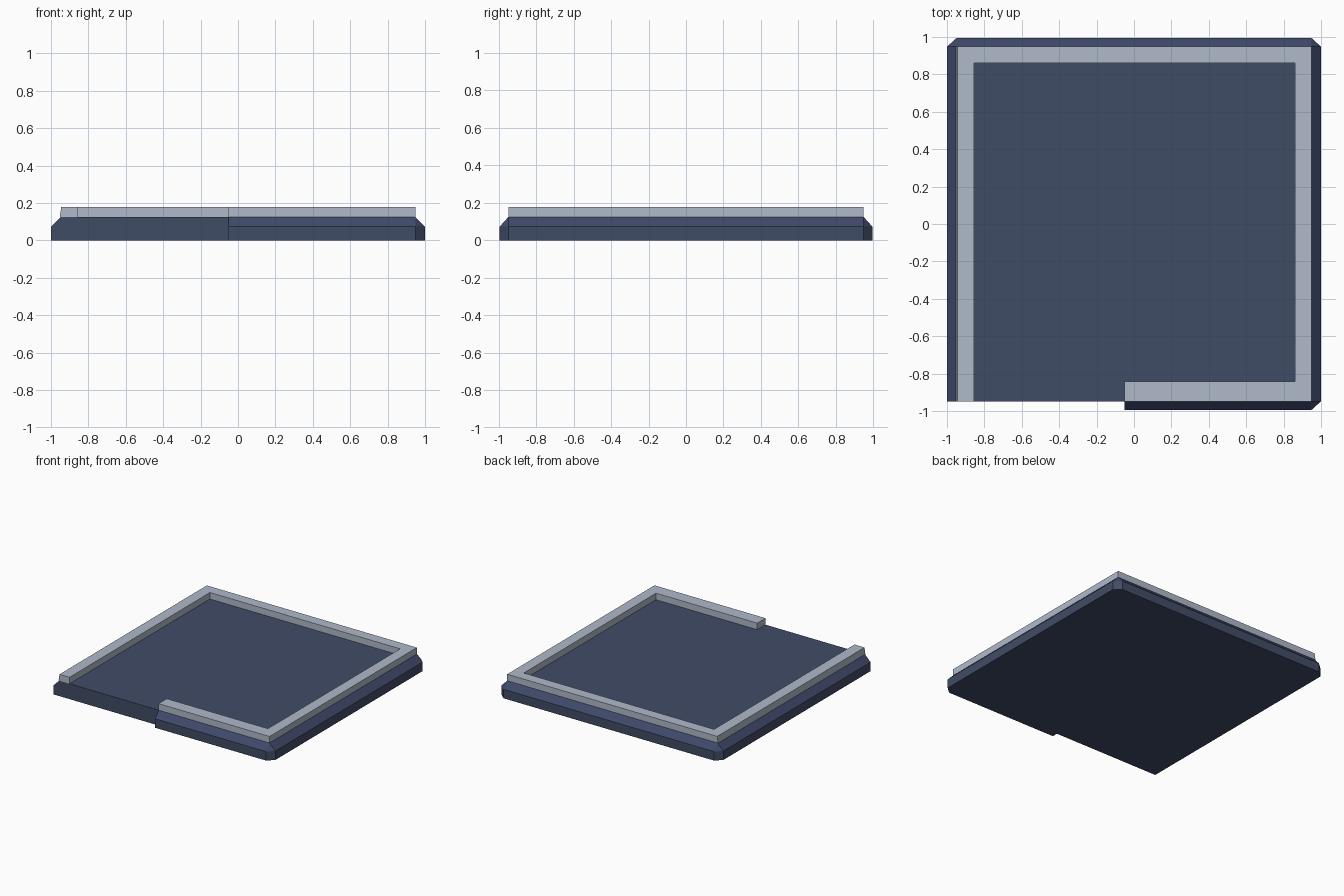
import bpy, bmesh

if "Cube" in bpy.data.objects:
    bpy.data.objects.remove(bpy.data.objects["Cube"])


def material(name, rgb):
    """Flat material from 0-255 sRGB values."""
    lin = [((c / 255 + 0.055) / 1.055) ** 2.4 for c in rgb]
    m = bpy.data.materials.new(name)
    m.diffuse_color = (*lin, 1)
    m.use_nodes = True
    m.node_tree.nodes["Principled BSDF"].inputs["Base Color"].default_value = m.diffuse_color
    return m


def loft(name, rings, mats):
    """Closed solid through rings of equal point count; rings are (points, z)."""
    bm = bmesh.new()
    loops = [[bm.verts.new((x, y, z)) for x, y in pts] for pts, z in rings]
    n = len(loops[0])
    for a, b in zip(loops, loops[1:]):
        for i in range(n):
            j = (i + 1) % n
            bm.faces.new((a[i], a[j], b[j], b[i]))
    bm.faces.new(loops[0][::-1])
    bm.faces.new(loops[-1])
    bmesh.ops.remove_doubles(bm, verts=bm.verts[:], dist=0.0005)
    bmesh.ops.recalc_face_normals(bm, faces=bm.faces[:])
    me = bpy.data.meshes.new(name)
    bm.to_mesh(me)
    bm.free()
    for m in mats:
        me.materials.append(m)
    ob = bpy.data.objects.new(name, me)
    bpy.context.collection.objects.link(ob)
    return ob


slate = material("slate blue", (64, 76, 101))
bevel_blue = material("bevel blue", (63, 73, 106))
pale = material("pale grey", (177, 186, 202))

X, Y, E = 1.0, 0.995, 0.948     # outer half sizes, edge of the flat top
GAP = -0.052                    # right end of the front opening
TOP = 0.125

# Floor slab: chamfered corners, bevelled upper edge, plain front at the opening
outer = [(-X, -E), (GAP, -E), (GAP, -Y), (E, -Y), (X, -E),
         (X, E), (E, Y), (-E, Y), (-X, E)]
inner = [(max(-E, min(E, x)), max(-E, min(E, y))) for x, y in outer]
slab = loft("floor_slab", [(outer, 0), (outer, 0.073), (inner, TOP)],
            [slate, bevel_blue])
for p in slab.data.polygons:    # sloping faces take the bevel colour
    p.material_index = 1 if 0.1 < p.normal.z < 0.95 else 0


# Raised rim around the floor, open at the front left, left side leaning in
def rim(left):
    return [(left, -E), (-0.855, -E), (-0.855, 0.86), (0.86, 0.86),
            (0.86, -0.842), (GAP, -0.842), (GAP, -E), (E, -E), (E, E), (left, E)]


loft("raised_rim", [(rim(-0.953), TOP), (rim(-0.945), 0.178)], [pale])
